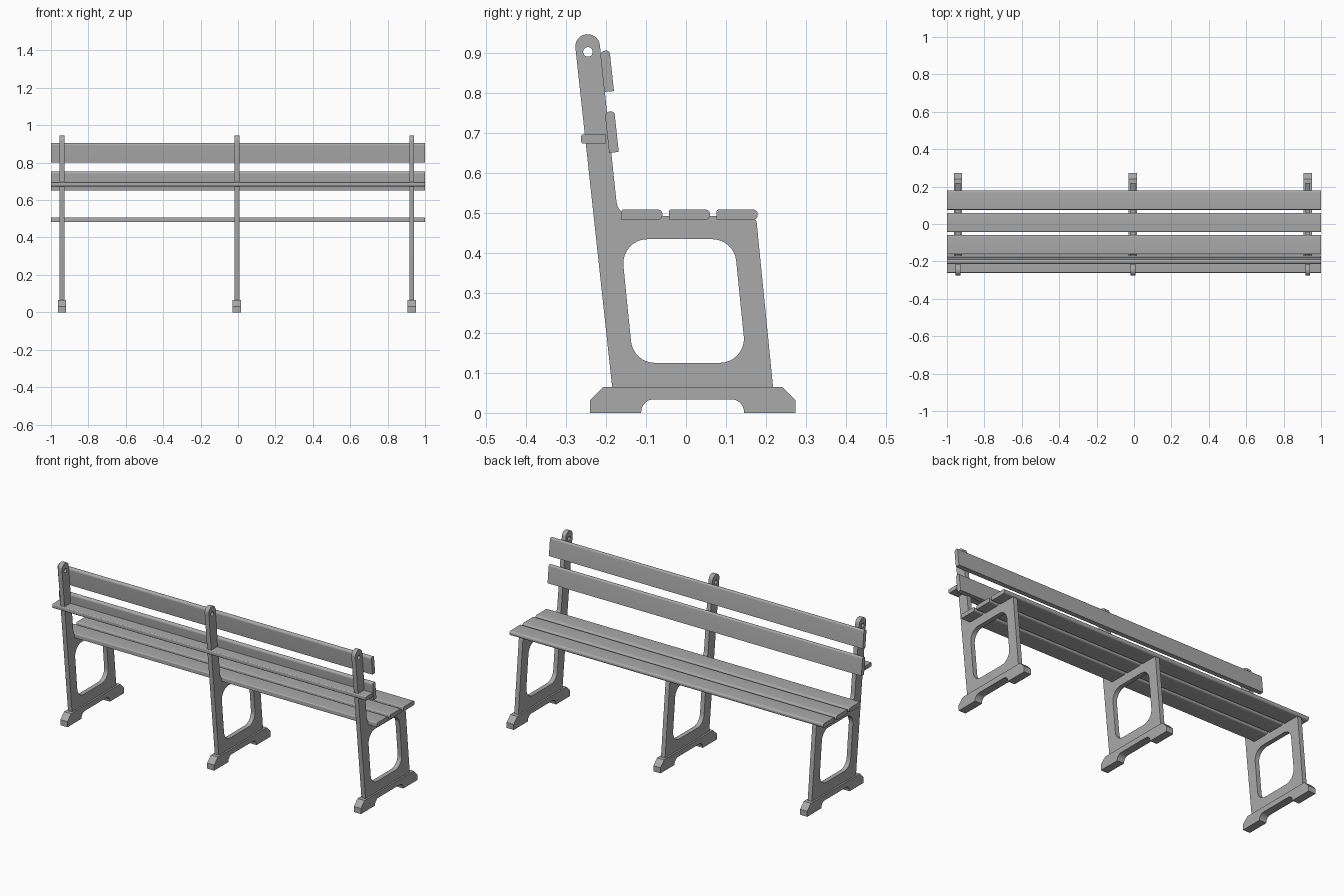
import bpy, bmesh, math
from mathutils import Vector, Matrix

cube = bpy.data.objects.get("Cube")
if cube:
    bpy.data.objects.remove(cube, do_unlink=True)

GREY = (0.4, 0.4, 0.4, 1.0)
paint = bpy.data.materials.new("plain_grey")
paint.use_nodes = True
paint.diffuse_color = GREY
paint.node_tree.nodes["Principled BSDF"].inputs["Base Color"].default_value = GREY


def rounded(corners, steps=8):
    """Outline from (y, z, radius) corners, each replaced by a tangent arc."""
    out = []
    for i, (y, z, r) in enumerate(corners):
        p = Vector((y, z))
        if r == 0:
            out.append(p)
            continue
        a = (Vector(corners[i - 1][:2]) - p).normalized()
        b = (Vector(corners[(i + 1) % len(corners)][:2]) - p).normalized()
        half = a.angle(b) / 2
        centre = p + (a + b).normalized() * (r / math.sin(half))
        start = p + a * (r / math.tan(half)) - centre
        end = p + b * (r / math.tan(half)) - centre
        sweep = start.angle_signed(end)
        for k in range(steps + 1):
            # angle_signed is clockwise positive
            out.append(centre + Matrix.Rotation(-sweep * k / steps, 2) @ start)
    return out


def circle(y, z, r, n=24):
    return [Vector((y + r * math.cos(2 * math.pi * k / n),
                    z + r * math.sin(2 * math.pi * k / n))) for k in range(n)]


def extrude(name, outlines, x, width):
    """Extrude side outlines along x; later outlines cut holes."""
    curve = bpy.data.curves.new(name, 'CURVE')
    curve.dimensions = '2D'
    curve.fill_mode = 'BOTH'
    curve.extrude = width / 2
    for pts in outlines:
        spline = curve.splines.new('POLY')
        spline.points.add(len(pts) - 1)
        for sp, p in zip(spline.points, pts):
            sp.co = (p.x, p.y, 0, 1)
        spline.use_cyclic_u = True
    temp = bpy.data.objects.new(name + "_curve", curve)
    bpy.context.collection.objects.link(temp)
    graph = bpy.context.evaluated_depsgraph_get()
    mesh = bpy.data.meshes.new_from_object(temp.evaluated_get(graph))
    bpy.data.objects.remove(temp, do_unlink=True)
    # Turn the profile plane upright: local x, y, z become y, z, x
    mesh.transform(Matrix(((0, 0, 1, x), (1, 0, 0, 0), (0, 1, 0, 0), (0, 0, 0, 1))))
    bm = bmesh.new()
    bm.from_mesh(mesh)
    bmesh.ops.remove_doubles(bm, verts=bm.verts, dist=0.00005)
    bmesh.ops.recalc_face_normals(bm, faces=bm.faces)
    bm.to_mesh(mesh)
    bm.free()
    mesh.materials.clear()
    mesh.materials.append(paint)
    obj = bpy.data.objects.new(name, mesh)
    bpy.context.collection.objects.link(obj)
    parts.append(obj)
    return obj


parts = []

# Side frames: back post, seat bearer and legs in one plate
frame = rounded([(-0.184, 0.06, 0), (0.218, 0.06, 0), (0.175, 0.492, 0.02),
                 (-0.17, 0.492, 0.04), (-0.218, 0.946, 0.03), (-0.28, 0.946, 0.03)])
opening = rounded([(-0.132, 0.125, 0.06), (0.151, 0.125, 0.06),
                   (0.12, 0.434, 0.06), (-0.163, 0.434, 0.06)])
bolt_hole = circle(-0.245, 0.902, 0.012)

# Feet with chamfered ends and an arched underside
foot = rounded([(-0.24, 0, 0), (-0.112, 0, 0), (-0.112, 0.034, 0.032),
                (0.145, 0.034, 0.032), (0.145, 0, 0), (0.273, 0, 0),
                (0.273, 0.032, 0), (0.24, 0.065, 0), (-0.207, 0.065, 0),
                (-0.24, 0.032, 0)])

for side, x in (("right", -0.941), ("middle", -0.006), ("left", 0.929)):
    extrude(side + "_frame", [frame, opening, bolt_hole], x, 0.026)
    extrude(side + "_foot", [foot], x, 0.045)

# Seat slats
for i in range(3):
    y = -0.162 + 0.119 * i
    slat = rounded([(y, 0.483, 0), (y + 0.103, 0.483, 0.011),
                    (y + 0.103, 0.508, 0.011), (y, 0.508, 0.006)])
    extrude("seat_slat_%d" % (i + 1), [slat], 0, 2)

# Leaning backrest slats
for name, y, z in (("upper", -0.204, 0.802), ("lower", -0.192, 0.65)):
    slat = rounded([(y, z, 0), (y + 0.024, z + 0.002, 0),
                    (y + 0.013, z + 0.104, 0.009), (y - 0.011, z + 0.102, 0.012)])
    extrude(name + "_back_slat", [slat], 0, 2)

# Narrow shelf behind the backrest
shelf = rounded([(-0.262, 0.673, 0.005), (-0.2, 0.673, 0),
                 (-0.2, 0.696, 0), (-0.262, 0.696, 0.005)])
extrude("rear_shelf", [shelf], 0, 2)

# Smooth the rounded corners, keep the edges sharp
bpy.ops.object.select_all(action='DESELECT')
for obj in parts:
    obj.select_set(True)
bpy.context.view_layer.objects.active = parts[0]
bpy.ops.object.shade_smooth_by_angle(angle=math.radians(30))
